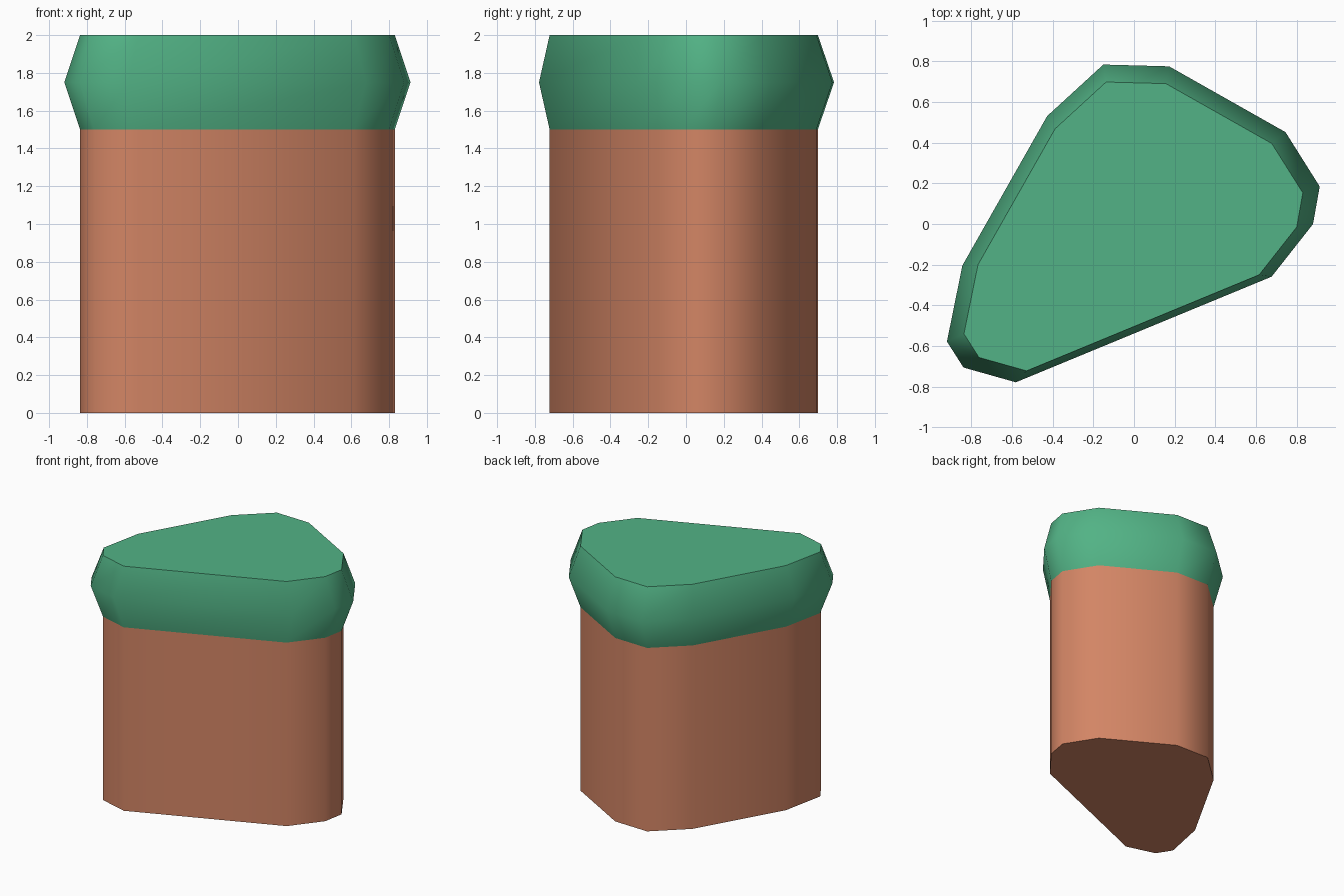
import bpy
import bmesh

if "Cube" in bpy.data.objects:
    bpy.data.objects.remove(bpy.data.objects["Cube"])

# Irregular footprint shared by the body and the top layer
OUTLINE = [
    (-0.137, 0.698), (-0.388, 0.468), (-0.767, -0.200), (-0.836, -0.540),
    (-0.762, -0.656), (-0.528, -0.722), (0.615, -0.250), (0.800, -0.015),
    (0.830, 0.153), (0.677, 0.396), (0.157, 0.690),
]


def material(name, colour):
    mat = bpy.data.materials.new(name)
    mat.diffuse_color = (*colour, 1.0)
    mat.use_nodes = True
    mat.node_tree.nodes["Principled BSDF"].inputs["Base Color"].default_value = mat.diffuse_color
    return mat


def loft(name, levels, mat, cap_bottom=False, cap_top=False):
    """Stack scaled outlines; levels are (z, scale, y shift)."""
    bm = bmesh.new()
    rings = [[bm.verts.new((x * s, y * s + dy, z)) for x, y in OUTLINE]
             for z, s, dy in levels]
    n = len(OUTLINE)
    for low, high in zip(rings, rings[1:]):
        for i in range(n):
            j = (i + 1) % n
            bm.faces.new((low[i], low[j], high[j], high[i])).smooth = True
    # Flat end faces
    if cap_bottom:
        bm.faces.new(rings[0][::-1])
    if cap_top:
        bm.faces.new(rings[-1])
    for face in bm.faces:
        if len(face.verts) > 4:
            for edge in face.edges:
                edge.smooth = False
    mesh = bpy.data.meshes.new(name)
    bm.to_mesh(mesh)
    bm.free()
    mesh.materials.append(mat)
    obj = bpy.data.objects.new(name, mesh)
    bpy.context.collection.objects.link(obj)
    return obj


earth = material("earth_brown", (0.65, 0.235, 0.13))
grass = material("grass_green", (0.085, 0.45, 0.237))

# Straight earth body
loft("earth_body", [(0, 1, 0), (1.5, 1, 0)], earth, cap_bottom=True)

# Bulging grass layer
loft("grass_layer", [(1.5, 1, 0), (1.75, 1.1, 0.016), (2.0, 1, 0)],
     grass, cap_top=True)
